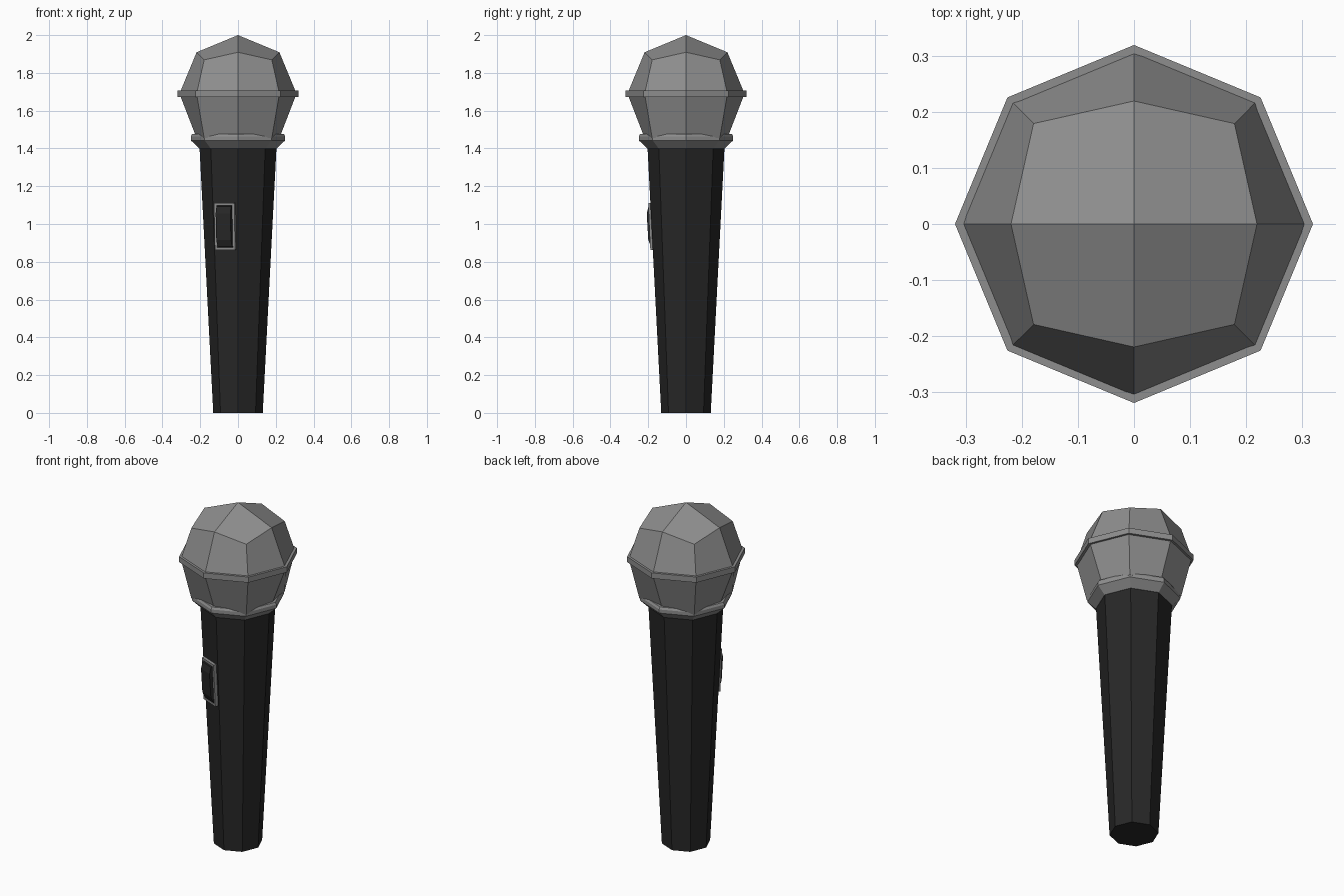
import bpy, bmesh, math
from mathutils import Matrix, Vector

if "Cube" in bpy.data.objects:
    bpy.data.objects.remove(bpy.data.objects["Cube"])


def material(name, value):
    m = bpy.data.materials.new(name)
    m.diffuse_color = (value, value, value, 1)
    m.use_nodes = True
    m.node_tree.nodes["Principled BSDF"].inputs["Base Color"].default_value = m.diffuse_color
    return m


GRILLE = material("grille grey", 0.27)
METAL = material("trim grey", 0.27)
BLACK = material("body black", 0.02)


def finish(name, bm, mat):
    bmesh.ops.recalc_face_normals(bm, faces=bm.faces)
    me = bpy.data.meshes.new(name)
    bm.to_mesh(me)
    bm.free()
    me.materials.append(mat)
    ob = bpy.data.objects.new(name, me)
    bpy.context.collection.objects.link(ob)
    return ob


def lathe(name, profile, mat, closed=False, sides=8):
    """Spin a (radius, z) profile into an octagonal solid."""
    bm = bmesh.new()
    rings = [[bm.verts.new((r * math.cos(math.tau * i / sides),
                            r * math.sin(math.tau * i / sides), z))
              for i in range(sides)] for r, z in profile]
    pairs = list(zip(rings, rings[1:]))
    if closed:
        pairs.append((rings[-1], rings[0]))
    else:
        bm.faces.new(rings[0])
        bm.faces.new(rings[-1])
    for a, b in pairs:
        for i in range(sides):
            j = (i + 1) % sides
            bm.faces.new((a[i], a[j], b[j], b[i]))
    return finish(name, bm, mat)


# Grille: cube divided once and rounded to a ball, lower rim levelled
bm = bmesh.new()
bmesh.ops.create_cube(bm, size=2)
bmesh.ops.subdivide_edges(bm, edges=bm.edges[:], cuts=1, use_grid_fill=True)
for v in bm.verts:
    v.co = v.co.normalized() * 0.31
    if v.co.z < -0.1:
        v.co.z = -0.235
    v.co.z += 1.69
finish("grille", bm, GRILLE)

# Trim bands and handle
lathe("grille_band", [(0.29, 1.673), (0.319, 1.673), (0.319, 1.706), (0.29, 1.706)], METAL, True)
lathe("collar", [(0.19, 1.40), (0.205, 1.40), (0.25, 1.443), (0.25, 1.464), (0.243, 1.476), (0.19, 1.476)],
      METAL, True)
R0, R1, TOP = 0.131, 0.204, 1.41
lathe("handle", [(R0, 0), (R1, TOP)], BLACK)

# Switch frame of reference: on the sloping handle face just left of the front
ang = math.radians(247.5)
ap = math.cos(math.pi / 8)
out = Vector((math.cos(ang), math.sin(ang), 0))
side = Vector((-math.sin(ang), math.cos(ang), 0))
up = (out * (R1 - R0) * ap + Vector((0, 0, TOP))).normalized()
normal = side.cross(up).normalized()
zc = 0.988
origin = out * (R0 + (R1 - R0) * zc / TOP) * ap + Vector((0, 0, zc))
SWITCH = Matrix.Translation(origin) @ Matrix((side, up, normal)).transposed().to_4x4()


def prism(name, outline, width, mat):
    """Extrude an (up, out) outline across the switch."""
    bm = bmesh.new()
    a, b = ([bm.verts.new(SWITCH @ Vector((s * width / 2, u, n))) for u, n in outline] for s in (-1, 1))
    bm.faces.new(a)
    bm.faces.new(b)
    for i in range(len(a)):
        j = (i + 1) % len(a)
        bm.faces.new((a[i], a[j], b[j], b[i]))
    return finish(name, bm, mat)


# Switch surround: rectangular frame with a raised rim
W, H, T, D = 0.058, 0.124, 0.013, 0.018
bm = bmesh.new()
loops = []
for w, h, n in ((W, H, -0.01), (W, H, D), (W - T, H - T, D), (W - T, H - T, -0.01)):
    loops.append([bm.verts.new(SWITCH @ Vector((x * w, y * h, n)))
                  for x, y in ((-1, -1), (1, -1), (1, 1), (-1, 1))])
for k in range(4):
    a, b = loops[k], loops[(k + 1) % 4]
    for i in range(4):
        j = (i + 1) % 4
        bm.faces.new((a[i], a[j], b[j], b[i]))
finish("switch_frame", bm, METAL)

# Rocker button, raised toward the top
prism("switch_button", [(-0.107, -0.01), (-0.107, 0.02), (-0.07, 0.034), (0.07, 0.036), (0.107, 0.024),
                        (0.107, -0.01)], 0.084, BLACK)
